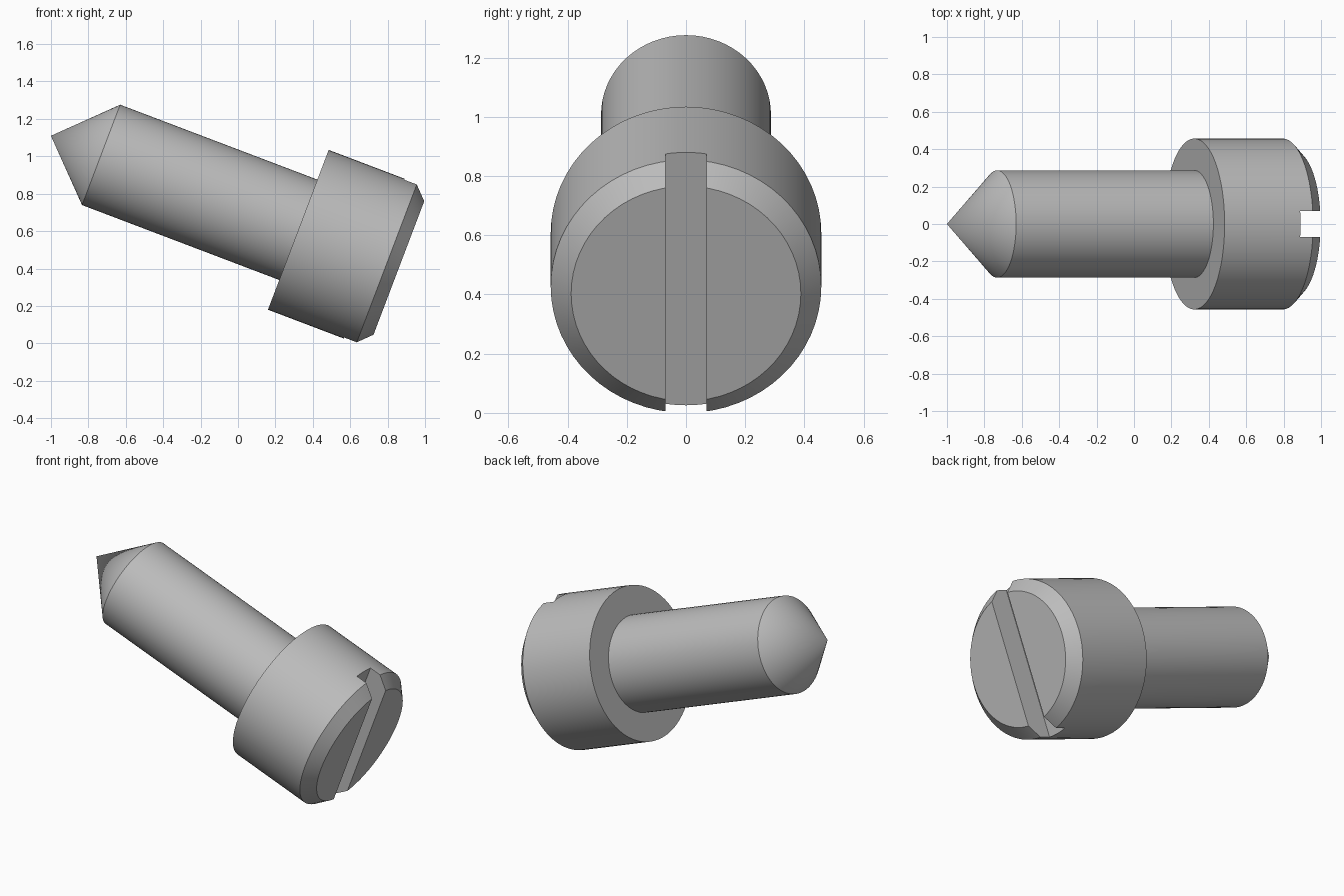
import bpy, bmesh, math
from mathutils import Matrix, Vector

cube = bpy.data.objects.get("Cube")
if cube:
    bpy.data.objects.remove(cube, do_unlink=True)

SEGMENTS = 64
SHANK_R, HEAD_R, CHAMFER = 0.287, 0.457, 0.069
TIP, HEAD_LEN = -1.415, 0.575
SLOT_W, SLOT_DEPTH = 0.137, 0.141

steel = bpy.data.materials.new("grey steel")
steel.use_nodes = True
color = (0.5, 0.5, 0.5, 1)
steel.diffuse_color = color
steel.node_tree.nodes["Principled BSDF"].inputs["Base Color"].default_value = color


def add_object(name, bm):
    mesh = bpy.data.meshes.new(name)
    bm.to_mesh(mesh)
    bm.free()
    obj = bpy.data.objects.new(name, mesh)
    bpy.context.collection.objects.link(obj)
    mesh.materials.append(steel)
    return obj


# Pointed shank and chamfered head, turned around the x axis
profile = [
    (TIP, 0), (TIP + SHANK_R, SHANK_R), (0, SHANK_R),
    (0, HEAD_R), (HEAD_LEN - CHAMFER, HEAD_R),
    (HEAD_LEN, HEAD_R - CHAMFER), (HEAD_LEN, 0),
]
bm = bmesh.new()
verts = [bm.verts.new((x, 0, r)) for x, r in profile]
edges = [bm.edges.new(pair) for pair in zip(verts, verts[1:])]
bmesh.ops.spin(bm, geom=verts + edges, cent=(0, 0, 0), axis=(1, 0, 0),
               angle=math.tau, steps=SEGMENTS)
bmesh.ops.remove_doubles(bm, verts=bm.verts, dist=0.0005)
# Merge the flat end of the head into one face
end = [f for f in bm.faces if all(v.co.x > HEAD_LEN - 0.001 for v in f.verts)]
bmesh.ops.dissolve_faces(bm, faces=end, use_verts=True)
bmesh.ops.recalc_face_normals(bm, faces=bm.faces)
screw = add_object("slotted_screw", bm)

# Driver slot cut across the head
bm = bmesh.new()
bmesh.ops.create_cube(bm, size=1)
bmesh.ops.scale(bm, vec=(SLOT_DEPTH * 2, SLOT_W, 2), verts=bm.verts)
bmesh.ops.translate(bm, vec=(HEAD_LEN, 0, 0), verts=bm.verts)
cutter = add_object("slot_cutter", bm)
cutter.hide_render = True

cut = screw.modifiers.new("slot", "BOOLEAN")
cut.operation = "DIFFERENCE"
cut.solver = "EXACT"
cut.object = cutter
bpy.ops.object.select_all(action="DESELECT")
bpy.context.view_layer.objects.active = screw
screw.select_set(True)
bpy.ops.object.modifier_apply(modifier=cut.name)
bpy.data.objects.remove(cutter, do_unlink=True)
bpy.ops.object.shade_smooth_by_angle(angle=math.radians(30))

# Resting pose, tilted head down
screw.matrix_world = (Matrix.Translation(Vector((0.3225, 0, 0.607)))
                      @ Matrix.Rotation(math.radians(20.8), 4, "Y"))
